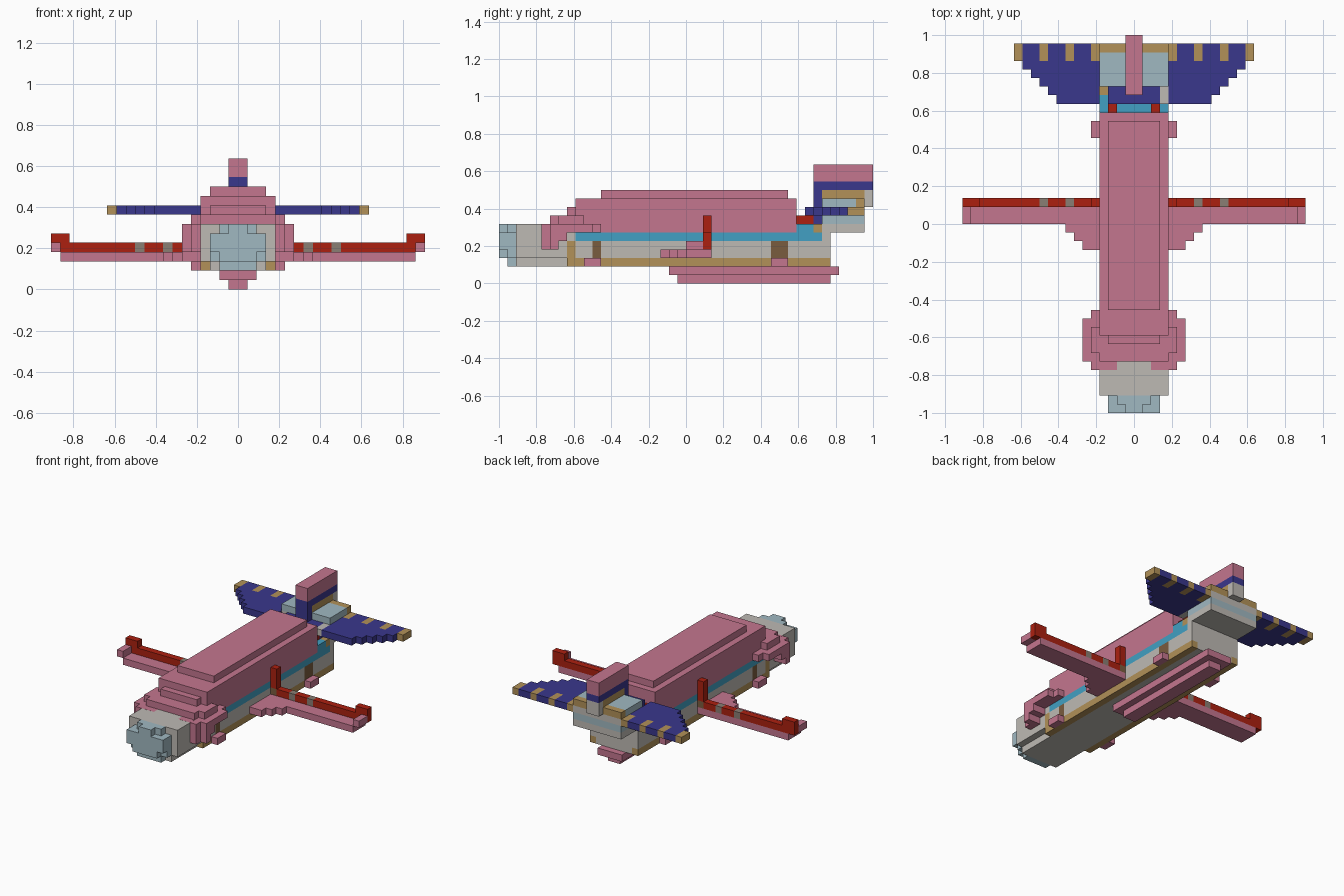
import bpy, bmesh

cube = bpy.data.objects.get("Cube")
if cube:
    bpy.data.objects.remove(cube)

UNIT = 2 / 44        # edge of one block
LENGTH = 44          # blocks from nose to tail


def make_material(name, rgb):
    linear = [((c / 255 + 0.055) / 1.055) ** 2.4 for c in rgb] + [1.0]
    mat = bpy.data.materials.new(name)
    mat.use_nodes = True
    mat.diffuse_color = linear
    shader = mat.node_tree.nodes["Principled BSDF"]
    shader.inputs["Base Color"].default_value = linear
    shader.inputs["Roughness"].default_value = 0.8
    return mat


pink = make_material("pink", (196, 118, 143))
navy = make_material("navy", (58, 55, 140))
tan = make_material("tan", (178, 145, 88))
ice = make_material("pale blue", (160, 184, 193))
white = make_material("warm white", (190, 186, 180))
blue = make_material("bright blue", (66, 160, 195))
red = make_material("red", (172, 32, 16))
brown = make_material("brown", (122, 92, 62))
grey = make_material("warm grey", (138, 126, 116))


def part(name, mat, *boxes, mirror=False):
    """Join block boxes given as x, y and z ranges in block units."""
    bm = bmesh.new()
    for (x0, x1), (y0, y1), (z0, z1) in boxes:
        spans = [(x0, x1), (-x1, -x0)] if mirror else [(x0, x1)]
        for a, b in spans:
            verts = bmesh.ops.create_cube(bm, size=1)["verts"]
            for v in verts:
                v.co.x = UNIT * (b if v.co.x > 0 else a)
                v.co.y = UNIT * ((y1 if v.co.y > 0 else y0) - LENGTH / 2)
                v.co.z = UNIT * (z1 if v.co.z > 0 else z0)
    mesh = bpy.data.meshes.new(name)
    bm.to_mesh(mesh)
    bm.free()
    mesh.materials.append(mat)
    obj = bpy.data.objects.new(name, mesh)
    bpy.context.collection.objects.link(obj)
    return obj


def mid(half):
    return (-half, half)


# Nose tip and cockpit
part("nose_tip", ice,
     (mid(1), (0, 1), (3, 7)), (mid(2), (0, 1), (3, 6)), (mid(3), (0, 1), (4, 6)),
     (mid(2), (1, 2), (2, 7)), (mid(3), (1, 2), (3, 6)))
part("cockpit", white, (mid(3), (2, 8), (2, 3)), (mid(4), (2, 8), (3, 7)))

# Lower fuselage with its stripes
part("belly_floor", white, (mid(3), (8, 39), (2, 3)))
part("belly_stripe", tan, ((3, 4), (8, 39), (2, 3)), mirror=True)
part("front_frame", tan, (mid(4), (8, 9), (3, 5)))
part("fuselage_side", white, (mid(4), (9, 11), (3, 5)), (mid(4), (12, 32), (3, 5)),
     (mid(4), (34, 39), (3, 5)), (mid(4), (38, 39), (5, 6)), (mid(4), (8, 9), (5, 7)))
part("doors", brown, (mid(4), (11, 12), (3, 5)), (mid(4), (32, 34), (3, 5)))
part("blue_stripe", blue, (mid(4), (9, 38), (5, 6)), (mid(4), (35, 37), (6, 7)))

# Stepped roof
part("roof", pink, (mid(4), (9, 35), (6, 10)), (mid(3), (12, 34), (10, 11)),
     (mid(3), (8, 9), (8, 9)), (mid(4), (6, 9), (7, 8)))

# Cheeks around the cockpit, and side steps
part("cheeks", pink,
     ((2, 4), (5, 6), (6, 7.01)), ((4, 5), (5, 7), (4, 7)), ((4, 5), (7, 8), (5, 7)),
     ((4, 5), (8, 12), (6, 7)), ((4, 5), (7, 10), (7, 8)),
     ((5, 6), (6, 7), (4, 7)), ((5, 6), (7, 8), (5, 7)), ((5, 6), (8, 11), (6, 7)),
     mirror=True)
part("side_steps", pink, ((4, 5), (10, 12), (2, 3)), ((4, 5), (32, 34), (2, 3)),
     mirror=True)

# Keel
part("keel", pink, (mid(1), (21, 39), (0, 1)), (mid(2), (20, 40), (1, 2)))

# Wings with stepped roots
part("wings", pink, ((4, 19), (22, 25), (3, 4)), ((19, 20), (22, 24), (4, 5)),
     *[((4, 8 - i), (21 - i, 22 - i), (3, 4)) for i in range(3)], mirror=True)
part("wing_flaps", red, ((5, 7), (24, 25), (4, 5)), ((8, 10), (24, 25), (4, 5)),
     ((11, 20), (24, 25), (4, 5)), ((18, 20), (24, 25), (5, 6)),
     ((4, 5), (24, 25), (5, 8)), mirror=True)
part("flap_joints", grey, *[((x, x + 1), (24, 25), (4, 5)) for x in (7, 10)],
     mirror=True)
part("flap_roots", brown, ((4, 5), (24, 25), (4, 5)), mirror=True)

# Tail support
part("tail_lamps", red, ((2, 3), (35, 37), (7, 8)), mirror=True)
part("tail_bracket", tan, (mid(4), (37, 38), (6, 7)))
part("tail_base", white, (mid(4), (38, 43), (6, 7)), ((3, 4), (36, 38), (8, 9)),
     (mid(4), (38, 43), (8, 9)))
part("tail_collar", ice, (mid(4), (38, 43), (7, 8)))
part("tail_root", navy, (mid(3), (36, 38), (8, 9)), (mid(3), (37, 38), (7, 8)))
part("tail_box", ice, ((1, 4), (38, 42), (9, 10)), mirror=True)
part("tail_box_edge", tan, ((1, 4), (42, 43), (9, 10)), mirror=True)

# Tailplane, swept in steps, with tan tabs on the trailing edge
part("tailplane", navy, *[((4, 9 + i), (36 + i, 37 + i), (8, 9)) for i in range(5)],
     *[((x, x + w), (41, 43), (8, 9)) for x, w in ((5, 2), (8, 2), (11, 2))],
     mirror=True)
part("tailplane_tabs", tan, *[((x, x + 1), (41, 43), (8, 9)) for x in (4, 7, 10, 13)],
     mirror=True)

# Fin
part("fin_post", navy, (mid(1), (37, 38), (9, 11)), (mid(1), (37, 44), (11, 12)))
part("fin_core", white, (mid(1), (38, 43), (9, 10)), (mid(1), (43, 44), (9, 11)))
part("fin_band", tan, (mid(1), (38, 43), (10, 11)))
part("fin_top", pink, (mid(1), (37, 44), (12, 14)))
